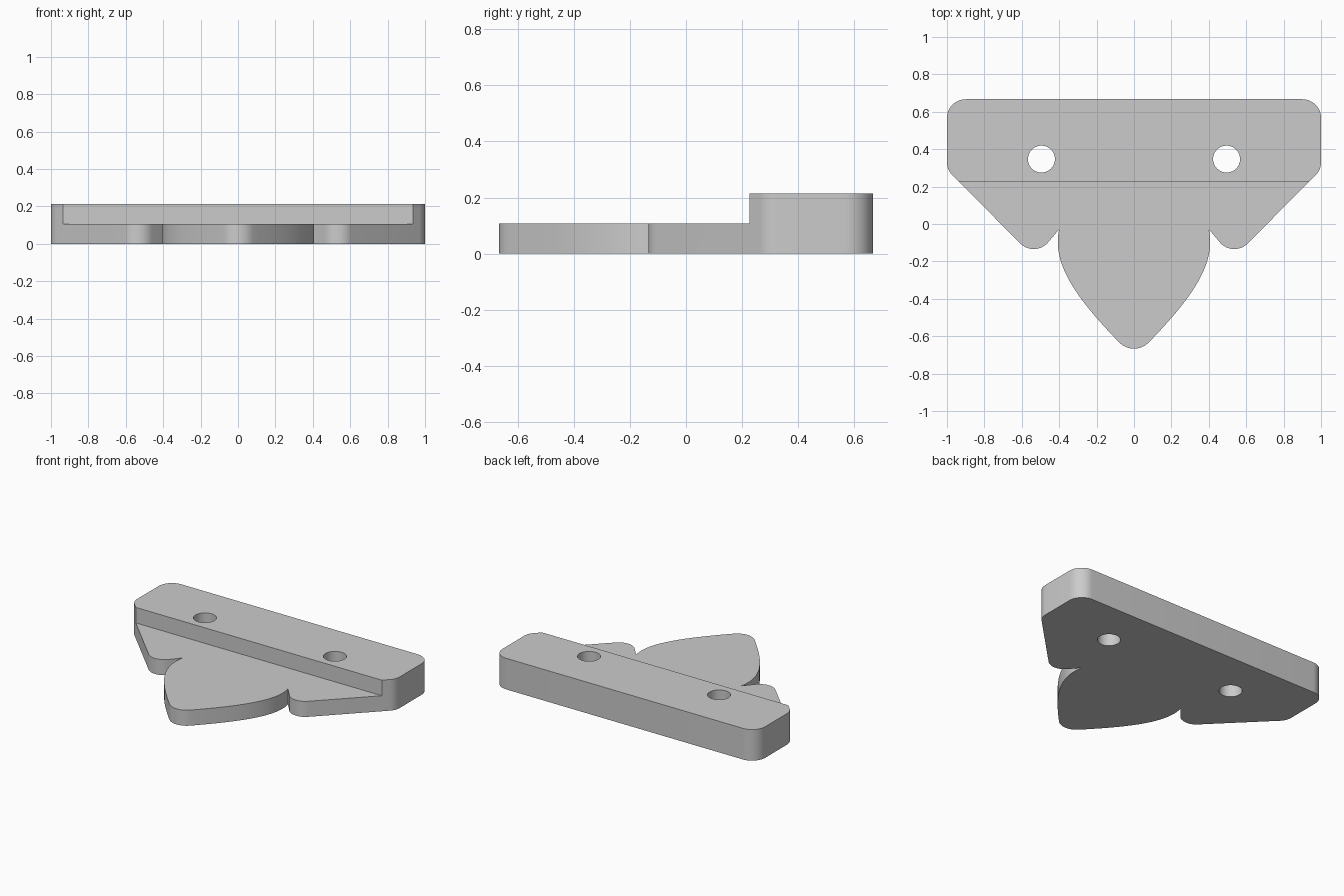
import bpy, bmesh, math
from mathutils import Vector

cube = bpy.data.objects.get("Cube")
if cube:
    bpy.data.objects.remove(cube, do_unlink=True)

HIGH, LOW, STEP_Y = 0.214, 0.107, 0.226


def fillet(before, corner, after, radius, steps=12):
    """Arc of points rounding one corner of an outline."""
    p = Vector(corner)
    a, b = (Vector(before) - p).normalized(), (Vector(after) - p).normalized()
    half = a.angle(b) / 2
    centre = p + (a + b).normalized() * radius / math.sin(half)
    start = p + a * radius / math.tan(half) - centre
    sweep = (p + b * radius / math.tan(half) - centre).angle_signed(start)
    arc = []
    for i in range(steps + 1):
        t = sweep * i / steps
        arc.append(centre + Vector((start.x * math.cos(t) - start.y * math.sin(t),
                                    start.x * math.sin(t) + start.y * math.cos(t))))
    return arc


def bezier(p0, p1, p2, p3, steps=24):
    pts = [Vector(p) for p in (p0, p1, p2, p3)]
    return [sum((pts[k] * math.comb(3, k) * (1 - t) ** (3 - k) * t ** k for k in range(4)),
                Vector((0, 0))) for t in (i / steps for i in range(steps + 1))]


def prism(name, outline, z0, z1):
    """Extrude a flat outline upward into a solid."""
    bm = bmesh.new()
    face = bm.faces.new([bm.verts.new((p[0], p[1], z0)) for p in outline])
    top = bmesh.ops.extrude_face_region(bm, geom=[face])["geom"]
    bmesh.ops.translate(bm, vec=(0, 0, z1 - z0),
                        verts=[v for v in top if isinstance(v, bmesh.types.BMVert)])
    bmesh.ops.recalc_face_normals(bm, faces=bm.faces)
    mesh = bpy.data.meshes.new(name)
    bm.to_mesh(mesh)
    bm.free()
    obj = bpy.data.objects.new(name, mesh)
    bpy.context.collection.objects.link(obj)
    return obj


# Right half of the outline, from the back edge to the front tip
back, shoulder = (1, 0.667), (1, 0.29)
lobe, notch = (0.53, -0.182), (0.40, -0.028)
petal_end, tip = (0.08, -0.632), (0, -0.715)
half = fillet((0, 0.667), back, shoulder, 0.1)
half += fillet(back, shoulder, lobe, 0.1)
half += fillet(shoulder, lobe, notch, 0.1)
half += bezier(notch, (0.44, -0.205), (0.32, -0.385), petal_end)
tip_arc = fillet(petal_end, tip, (-petal_end[0], petal_end[1]), 0.11)
mirrored = [Vector((-p.x, p.y)) for p in reversed(half)]
plate = prism("stepped_bracket_plate", half + tip_arc[1:-1] + mirrored, 0, HIGH)

# Cutters: front step and two screw holes
cutters = [prism("step_cutter", [(-2, -2), (2, -2), (2, STEP_Y), (-2, STEP_Y)], LOW, 1)]
for name, side in (("right_hole_cutter", -1), ("left_hole_cutter", 1)):
    ring = [(side * 0.495 + 0.072 * math.cos(a), 0.347 + 0.072 * math.sin(a))
            for a in (math.tau * i / 48 for i in range(48))]
    cutters.append(prism(name, ring, -0.5, 1))

bpy.ops.object.select_all(action='DESELECT')
plate.select_set(True)
bpy.context.view_layer.objects.active = plate
for cutter in cutters:
    cutter.hide_render = True
    mod = plate.modifiers.new(cutter.name, 'BOOLEAN')
    mod.operation, mod.solver, mod.object = 'DIFFERENCE', 'EXACT', cutter
    bpy.ops.object.modifier_apply(modifier=mod.name)
for cutter in cutters:
    bpy.data.objects.remove(cutter, do_unlink=True)
bpy.ops.object.shade_smooth_by_angle(angle=math.radians(30))

# Single plain grey
grey = bpy.data.materials.new("light_grey")
grey.use_nodes = True
colour = (0.6, 0.6, 0.6, 1)
grey.diffuse_color = colour
grey.node_tree.nodes["Principled BSDF"].inputs["Base Color"].default_value = colour
plate.data.materials.clear()
plate.data.materials.append(grey)
